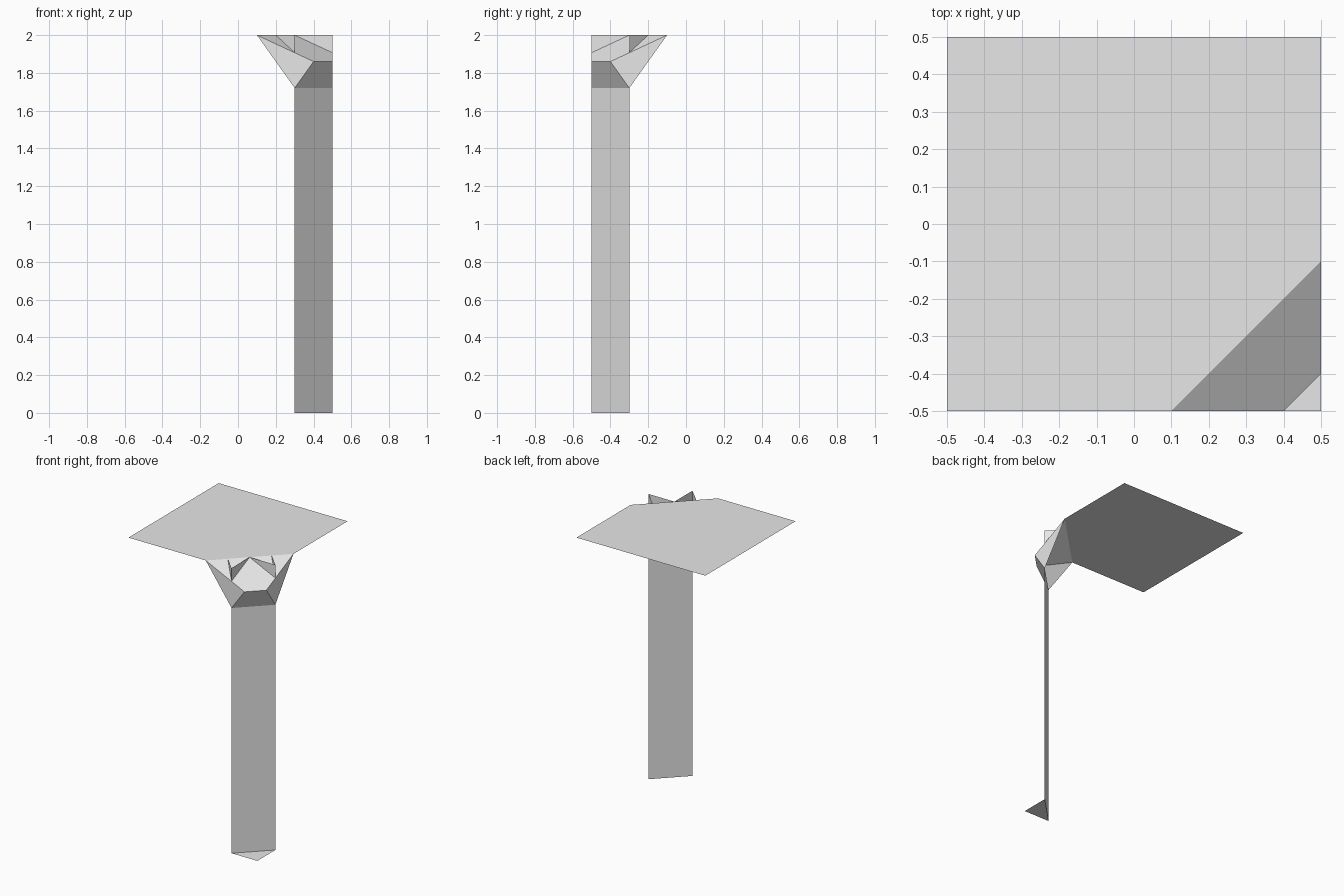
import bpy
from mathutils import Vector

if "Cube" in bpy.data.objects:
    bpy.data.objects.remove(bpy.data.objects["Cube"])

grey = bpy.data.materials.new("light_grey")
grey.diffuse_color = (0.8, 0.8, 0.8, 1)
grey.use_nodes = True
grey.node_tree.nodes["Principled BSDF"].inputs["Base Color"].default_value = grey.diffuse_color


def flip(p):
    """Mirror a point across the vertical diagonal plane x = -y."""
    return (-p[1], -p[0], p[2])


def panel(name, polygons):
    """Flat sheet object from (points, facing direction) pairs."""
    verts, faces = [], []
    for pts, facing in polygons:
        a, b, c = (Vector(p) for p in pts[:3])
        if (b - a).cross(c - a).dot(Vector(facing)) < 0:
            pts = pts[::-1]
        faces.append(range(len(verts), len(verts) + len(pts)))
        verts.extend(pts)
    mesh = bpy.data.meshes.new(name)
    mesh.from_pydata(verts, [], [list(f) for f in faces])
    mesh.materials.append(grey)
    bpy.context.collection.objects.link(bpy.data.objects.new(name, mesh))


def mirrored(polygons):
    return polygons + [([flip(p) for p in pts], flip(d)) for pts, d in polygons]


TOP, NECK, LIP, NOTCH = 2.0, 1.72, 1.86, 1.907
UP, CORNER = (0, 0, 1), (1, -1, 0)

# Key points on one side of the diagonal
rim = (0.1, -0.5, TOP)
neck = (0.3, -0.5, NECK)
lip = (0.4, -0.5, LIP)
foot = (0.3, -0.5, 0)
fin_tip = (0.3, -0.5, TOP)
fin_base = (0.3, -0.5, NOTCH)
fin_outer = (0.2, -0.4, TOP)
fin_inner = (0.3, -0.3, TOP)

# Square top with one corner cut off
panel("top_plate", [([(-0.5, -0.5, TOP), rim, flip(rim), (0.5, 0.5, TOP), (-0.5, 0.5, TOP)], UP)])

# Sloping deck filling the cut corner
panel("sloped_deck", [([rim, lip, flip(lip), flip(rim)], UP)])

# Triangular side cheeks and the overhanging lip below the deck
panel("side_cheeks", mirrored([([rim, neck, lip], (0, -1, 0))]))
panel("front_lip", [([neck, flip(neck), flip(lip), lip], CORNER)])

# Upright fins standing on the deck
panel("deck_fins", mirrored([([fin_inner, fin_base, fin_tip], (1, 0, 0)),
                             ([fin_outer, fin_base, fin_tip], (-1, -1, 0))]))

# Flat diagonal post and its triangular foot
panel("post", [([foot, flip(foot), flip(neck), neck], CORNER)])
panel("foot_plate", [([foot, (0.5, -0.5, 0), flip(foot)], UP)])
